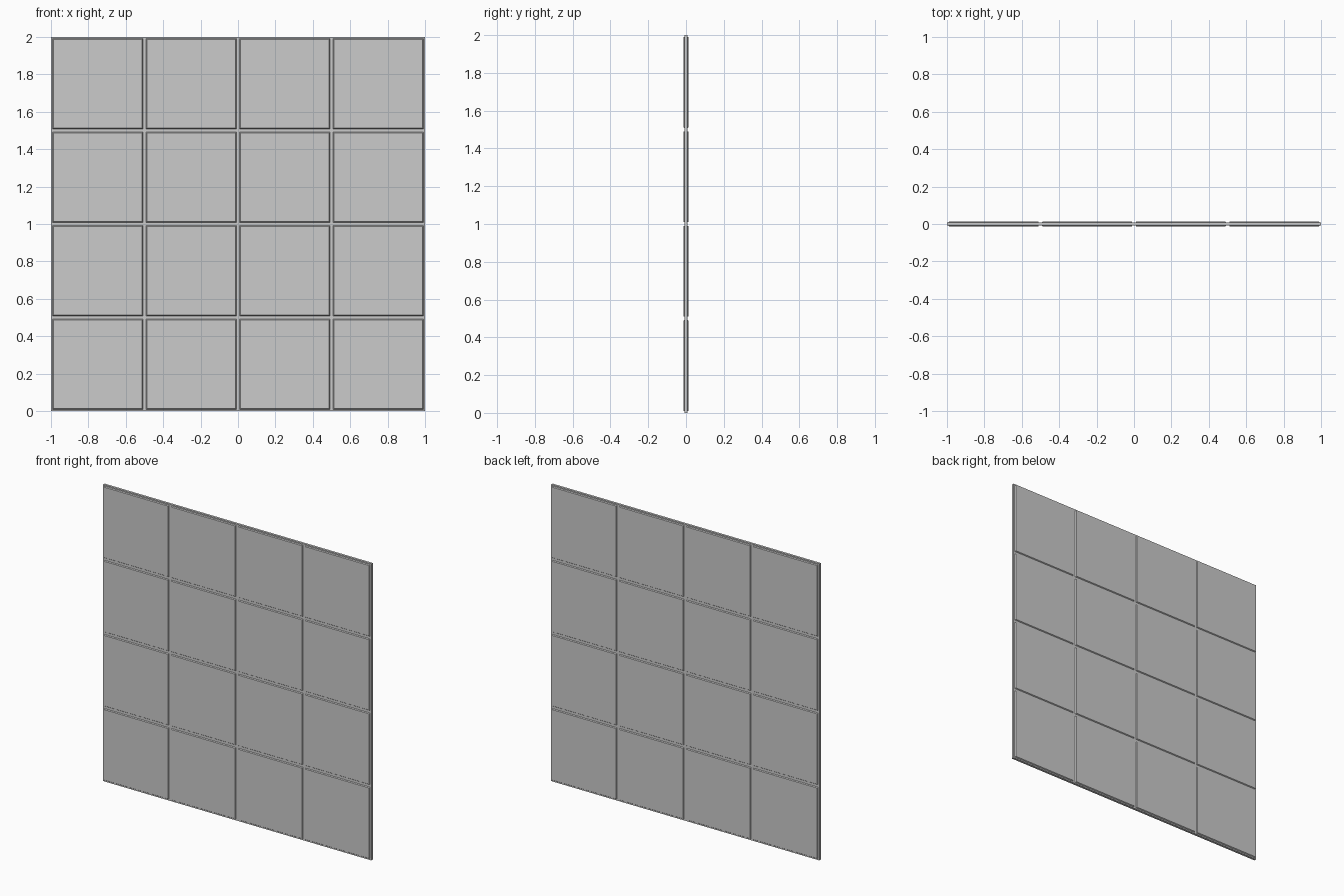
import bpy, bmesh
from mathutils import Matrix, Vector

if "Cube" in bpy.data.objects:
    bpy.data.objects.remove(bpy.data.objects["Cube"])

CORE = 0.008     # half thickness at the grooves
RAISE = 0.006    # height of the raised tiles

bm = bmesh.new()

# 4 x 4 sheet standing upright on z = 0
place = Matrix.Translation((0, -CORE, 1)) @ Matrix.Rotation(1.5707963, 4, 'X')
bmesh.ops.create_grid(bm, x_segments=4, y_segments=4, size=1.0, matrix=place)

# thicken the sheet into a slab
ext = bmesh.ops.extrude_face_region(bm, geom=bm.faces[:], use_keep_orig=True)
verts = [g for g in ext["geom"] if isinstance(g, bmesh.types.BMVert)]
bmesh.ops.translate(bm, verts=verts, vec=Vector((0, 2 * CORE, 0)))
bmesh.ops.recalc_face_normals(bm, faces=bm.faces[:])

# raised bevelled tile on every front and back cell
tiles = [f for f in bm.faces if abs(f.normal.y) > 0.9]
bmesh.ops.inset_individual(bm, faces=tiles, thickness=0.012, depth=0)
bmesh.ops.inset_individual(bm, faces=tiles, thickness=0.006, depth=RAISE)

mesh = bpy.data.meshes.new("tiled_wall_panel")
bm.to_mesh(mesh)
bm.free()
panel = bpy.data.objects.new("tiled_wall_panel", mesh)
bpy.context.collection.objects.link(panel)
